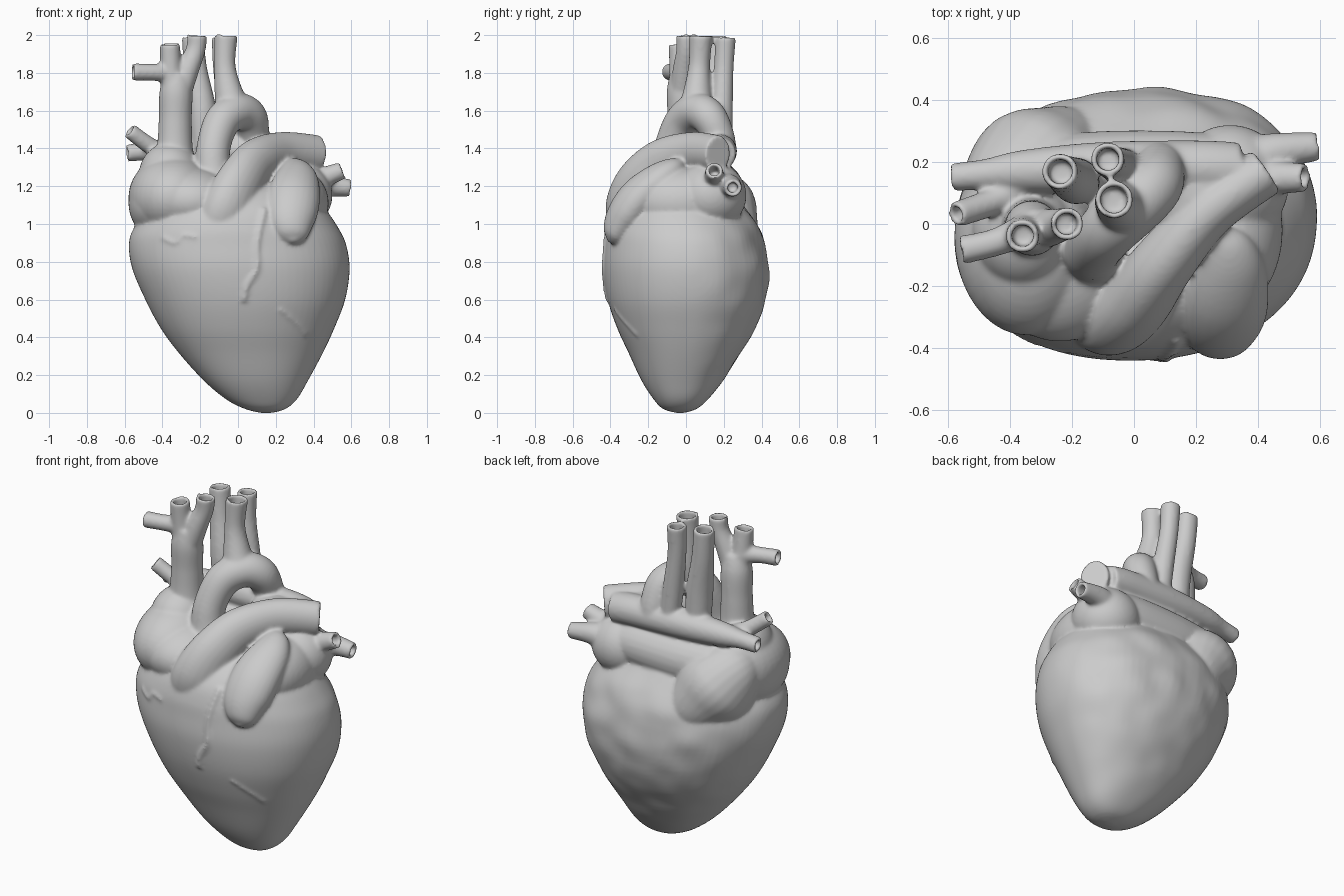
import bpy, bmesh, math
from mathutils import Vector, Matrix, Euler, noise
from mathutils.bvhtree import BVHTree

bm = bmesh.new()
SEG = 40


def spline(pts, n=8):
    """Catmull-Rom through tuples of any length."""
    p = [pts[0]] + list(pts) + [pts[-1]]
    out = []
    for i in range(1, len(p) - 2):
        for s in range(n):
            t = s / n
            out.append([0.5 * (2 * b + (c - a) * t + (2 * a - 5 * b + 4 * c - d) * t * t
                               + (3 * b - a - 3 * c + d) * t ** 3)
                        for a, b, c, d in zip(*p[i - 1:i + 3])])
    return out + [list(pts[-1])]


def loft(rings):
    vs = [[bm.verts.new(c) for c in r] for r in rings]
    for a, b in zip(vs, vs[1:]):
        n = len(a)
        for i in range(n):
            j = (i + 1) % n
            bm.faces.new((a[i], a[j], b[j], b[i]))
    bm.faces.new(vs[0][::-1])
    bm.faces.new(vs[-1])


def tube(pts, hollow=True, flat=1.0, seg=24):
    """Swept vessel; pts are (x, y, z, radius); the last end can be open."""
    s = spline(pts)
    pos = [Vector(p[:3]) for p in s]
    rad = [max(p[3], 0.004) for p in s]
    tan = [(pos[min(i + 1, len(pos) - 1)] - pos[max(i - 1, 0)]).normalized()
           for i in range(len(pos))]
    side = tan[0].cross(Vector((0, 0, 1)))
    if side.length < 0.3:
        side = Vector((1, 0, 0))
    rings = []

    def ring(c, t, r):
        u = (side - t * side.dot(t)).normalized()
        v = t.cross(u)
        rings.append([c + u * (r * math.cos(a)) + v * (r * flat * math.sin(a))
                      for a in (2 * math.pi * k / seg for k in range(seg))])
    for i, (c, t, r) in enumerate(zip(pos, tan, rad)):
        if i:
            side = tan[i - 1].rotation_difference(t) @ side
        ring(c, t, r)
    if hollow:
        inner = rad[-1] - 0.018
        ring(pos[-1], tan[-1], inner)
        ring(pos[-1] - tan[-1] * 0.08, tan[-1], inner)
    loft(rings)


def blob(c, r, rot=(0, 0, 0)):
    m = (Matrix.Translation(c) @ Euler([math.radians(a) for a in rot]).to_matrix().to_4x4()
         @ Matrix.Diagonal((*r, 1)))
    bmesh.ops.create_uvsphere(bm, u_segments=40, v_segments=24, radius=1, matrix=m)


# ventricles: (z, x min, x max, y min, y max)
levels = [(0.0, .12, .18, -.05, -.01), (.02, .04, .25, -.12, .055), (.07, -.06, .31, -.17, .115),
          (.17, -.18, .37, -.235, .195), (.32, -.315, .45, -.305, .29), (.45, -.41, .51, -.365, .365),
          (.6, -.49, .567, -.415, .42), (.76, -.558, .59, -.44, .438), (.89, -.577, .572, -.435, .415),
          (.98, -.55, .53, -.425, .385), (1.08, -.47, .46, -.39, .32), (1.17, -.35, .36, -.31, .24),
          (1.23, -.2, .22, -.2, .17)]
rings = []
for z, x0, x1, y0, y1 in spline(levels, 5):
    ring = []
    e = 2.3 - 0.15 * min(1, z)
    for k in range(SEG * 2):
        a = math.pi * k / SEG
        c, s = math.cos(a), math.sin(a)
        f = (abs(c) ** e + abs(s) ** e) ** (-1 / e)
        v = Vector(((x0 + x1) / 2 + (x1 - x0) / 2 * c * f + 0.02 * s * (x1 - x0),
                    (y0 + y1) / 2 + (y1 - y0) / 2 * s * f, z))
        amp = 0.014 * max(0, s) * min(1, z * 2)
        v += Vector((c, s, 0)) * (noise.noise(v * 7) * amp)
        ring.append(v)
    rings.append(ring)
loft(rings)
bm.normal_update()
skin = BVHTree.FromBMesh(bm)


# surface coronary vessels following the ventricle skin
def coronary(pts, r):
    path = []
    for x, z in spline(pts, 3):
        hit = skin.ray_cast(Vector((x, -2, z)), Vector((0, 1, 0)))[0]
        if hit:
            path.append((x, hit.y + 0.004, z, r))
    tube(path, hollow=False, seg=10)


coronary([(.14, 1.08), (.11, .95), (.1, .86), (.1, .76), (.05, .68), (.03, .59)], .017)
coronary([(.22, .55), (.27, .51), (.33, .45), (.36, .41)], .011)
coronary([(-.4, .93), (-.33, .9), (-.29, .94), (-.22, .93)], .012)

# right atrium: front chamber, shoulder under the cava, tapering back lobe
blob((-.345, -.04, 1.14), (.235, .32, .225))
blob((-.36, -.02, 1.26), (.165, .19, .17))
blob((-.43, -.05, 1.11), (.15, .24, .18))
blob((-.24, -.11, 1.12), (.24, .27, .18))
tube([(-.46, -.02, 1.2, .08), (-.4, .08, 1.16, .18), (-.32, .15, 1.07, .225), (-.25, .21, .98, .19),
      (-.19, .275, .89, .12), (-.165, .31, .83, .02)], False)

# left atrium and auricle
blob((.31, .13, 1.15), (.19, .19, .18))
blob((.29, -.02, 1.11), (.19, .27, .19))
tube([(.36, .16, 1.19, .12), (.15, .16, 1.19, .14), (-.1, .15, 1.18, .15), (-.3, .14, 1.18, .14)], False)
tube([(.295, -.41, .905, .015), (.292, -.385, .935, .08), (.283, -.33, 1.03, .13), (.295, -.25, 1.14, .14),
      (.31, -.14, 1.24, .115), (.3, -.05, 1.31, .065), (.3, -.02, 1.34, .01)], False, .75)

# pulmonary trunk, left end, fork web and right branch
tube([(-.08, -.25, .98, .17), (-.045, -.28, 1.09, .16), (.015, -.235, 1.22, .142), (.1, -.12, 1.33, .125),
      (.24, .04, 1.38, .108), (.425, .17, 1.37, .1)], False, .8)
blob((.2, .1, 1.385), (.17, .14, .08))
tube([(.34, .175, 1.37, .088), (.2, .18, 1.385, .09), (-.1, .18, 1.39, .085), (-.35, .17, 1.39, .07),
      (-.48, .16, 1.385, .05), (-.59, .15, 1.375, .046)])
tube([(-.36, .12, 1.37, .05), (-.46, .07, 1.41, .045), (-.575, .03, 1.495, .042)])

# pulmonary veins
tube([(.36, .16, 1.2, .1), (.44, .15, 1.24, .06), (.555, .15, 1.285, .046)])
tube([(.34, .17, 1.17, .12), (.45, .23, 1.2, .065), (.595, .25, 1.19, .046)])

# aorta arch
tube([(-.1, -.14, 1.08, .12), (-.13, -.1, 1.25, .1), (-.13, -.08, 1.4, .09), (-.085, -.02, 1.54, .095),
      (-.005, .055, 1.595, .098), (.06, .12, 1.565, .095), (.08, .17, 1.47, .085), (.08, .19, 1.38, .08)], False)

# arch branches rising to the top
tube([(-.02, .05, 1.58, .1), (-.05, .06, 1.7, .075), (-.07, .07, 1.84, .057), (-.063, .08, 2.0, .062)])
tube([(-.03, .19, 1.42, .055), (-.05, .19, 1.6, .058), (-.08, .2, 1.82, .052), (-.085, .21, 1.99, .055)])
tube([(-.18, .14, 1.4, .07), (-.19, .14, 1.6, .075), (-.225, .16, 1.82, .062), (-.24, .17, 1.995, .058)])

# superior vena cava and its three stubs
tube([(-.34, -.01, 1.25, .15), (-.335, -.01, 1.38, .1), (-.332, -.01, 1.55, .088), (-.328, -.015, 1.7, .088),
      (-.32, -.02, 1.8, .065)], False)
tube([(-.32, -.02, 1.68, .07), (-.265, -.01, 1.82, .06), (-.225, 0, 1.92, .052), (-.215, 0, 2.0, .054)])
tube([(-.34, -.02, 1.7, .07), (-.355, -.03, 1.82, .058), (-.36, -.04, 1.955, .054)])
tube([(-.35, -.02, 1.8, .055), (-.45, -.06, 1.803, .045), (-.56, -.085, 1.805, .047)])

# fuse all parts into one smooth skin
mesh = bpy.data.meshes.new("heart")
bmesh.ops.recalc_face_normals(bm, faces=bm.faces)
bm.to_mesh(mesh)
bm.free()
heart = bpy.data.objects.new("heart", mesh)
bpy.context.collection.objects.link(heart)
bpy.context.view_layer.objects.active = heart
heart.select_set(True)
rem = heart.modifiers.new("fuse", 'REMESH')
rem.mode = 'VOXEL'
rem.voxel_size = 0.0095
rem.use_smooth_shade = True
sm = heart.modifiers.new("soften", 'SMOOTH')
sm.factor = 0.5
sm.iterations = 10
for name in ("fuse", "soften"):
    bpy.ops.object.modifier_apply(modifier=name)
bpy.ops.object.shade_smooth()
